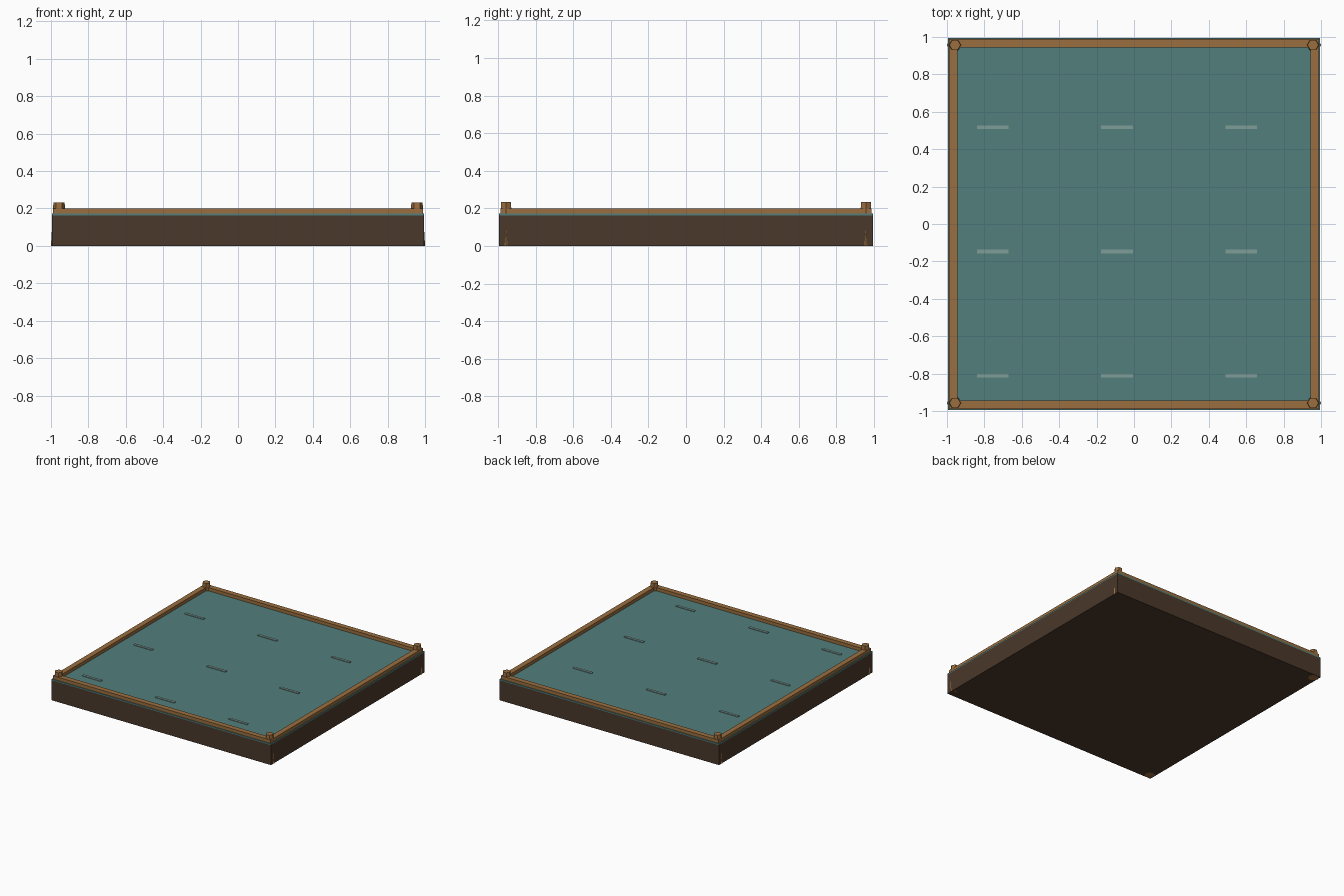
import bpy, math

if "Cube" in bpy.data.objects:
    bpy.data.objects.remove(bpy.data.objects["Cube"])


def material(name, rgb):
    """Flat colour given as 0-255 sRGB, stored as linear."""
    m = bpy.data.materials.new(name)
    lin = [((c / 255 + 0.055) / 1.055) ** 2.4 for c in rgb]
    m.diffuse_color = (*lin, 1.0)
    m.use_nodes = True
    m.node_tree.nodes["Principled BSDF"].inputs["Base Color"].default_value = m.diffuse_color
    return m


DARK_WOOD = material("dark brown", (74, 56, 42))
WOOD = material("warm wood", (154, 110, 62))
TEAL = material("teal", (82, 126, 124))
PALE = material("pale teal", (128, 158, 153))


def box(name, lo, hi, mat):
    """Axis-aligned box between two corners."""
    bpy.ops.mesh.primitive_cube_add(
        size=1, location=[(a + b) / 2 for a, b in zip(lo, hi)])
    o = bpy.context.object
    o.name = name
    o.scale = [b - a for a, b in zip(lo, hi)]
    bpy.ops.object.transform_apply(location=False, rotation=False, scale=True)
    o.data.materials.append(mat)
    return o


E = 0.995               # half width of the base
R0, R1 = 0.945, 0.988   # inner and outer edge of the rim
FLOOR, RIM = 0.173, 0.2

# Base block and the thin surface sheet on top
box("base_block", (-E, -E, 0), (E, E, 0.163), DARK_WOOD)
box("surface_sheet", (-E, -E, 0.163), (E, E, FLOOR), TEAL)

# Rim rails: front and back run full width, side rails fit between them
for s, end in ((-1, "front"), (1, "back")):
    y = sorted((s * R0, s * R1))
    box(end + "_rail", (-R1, y[0], FLOOR), (R1, y[1], RIM), WOOD)
for s, side in ((-1, "left"), (1, "right")):
    x = sorted((s * R0, s * R1))
    box(side + "_rail", (x[0], -R0, FLOOR), (x[1], R0, RIM), WOOD)

# Tapered six-sided corner posts, running down through the base
for sx in (-1, 1):
    for sy in (-1, 1):
        bpy.ops.mesh.primitive_cone_add(
            vertices=6, radius1=0.043, radius2=0.03, depth=0.233,
            location=(sx * 0.957, sy * 0.957, 0.1165),
            rotation=(0, 0, math.radians(30)))
        post = bpy.context.object
        post.name = "corner_post"
        post.data.materials.append(WOOD)

# Ripple strips in a three by three grid
for i in range(3):
    for j in range(3):
        x, y = -0.755 + 0.664 * i, -0.811 + 0.664 * j
        box("ripple_strip", (x - 0.085, y - 0.01, FLOOR - 0.002),
            (x + 0.085, y + 0.01, FLOOR + 0.006), PALE)
